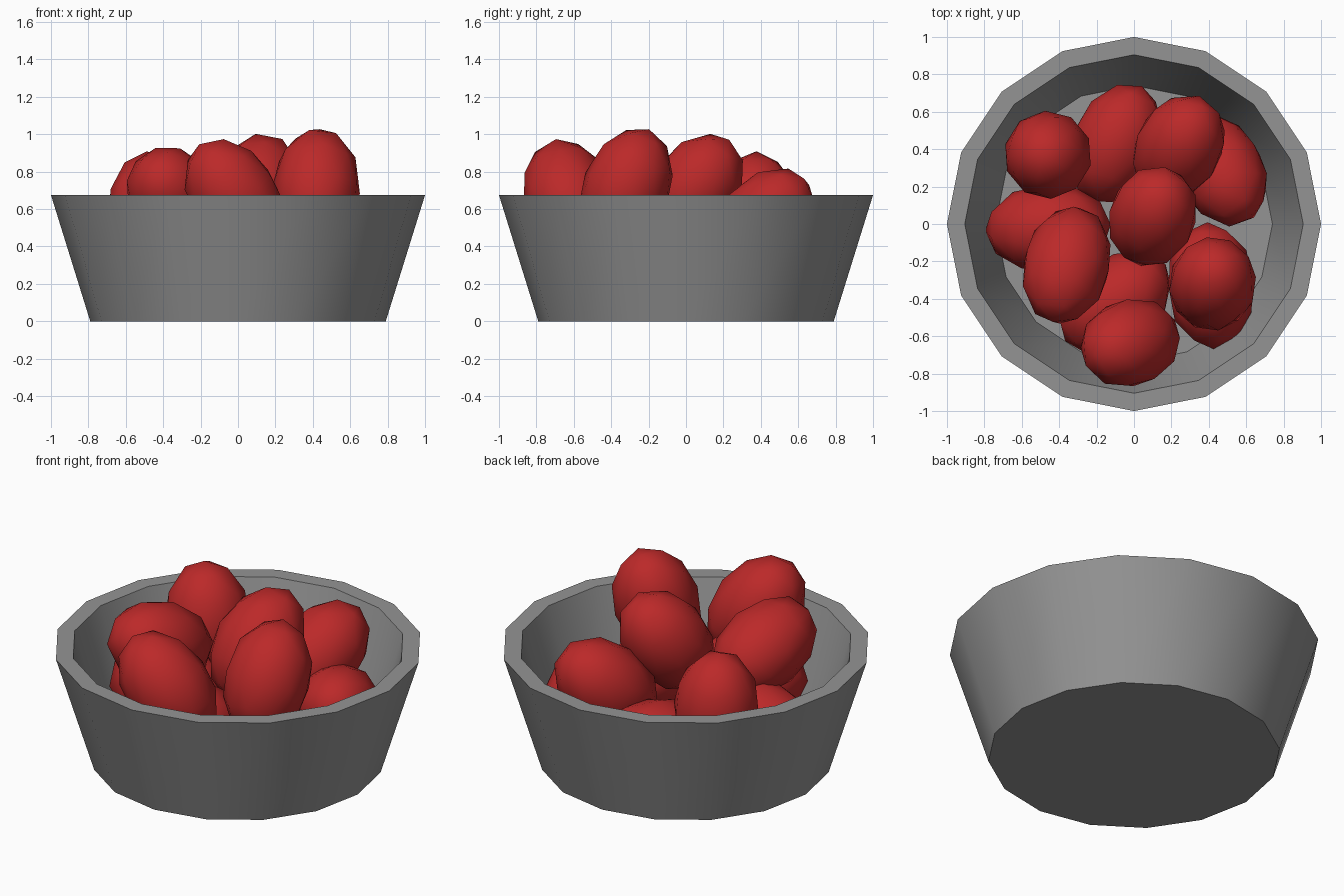
import bpy, bmesh
from math import cos, sin, tau, radians
from mathutils import Vector

if "Cube" in bpy.data.objects:
    bpy.data.objects.remove(bpy.data.objects["Cube"])

def material(name, color):
    m = bpy.data.materials.new(name)
    m.diffuse_color = color
    m.use_nodes = True
    m.node_tree.nodes["Principled BSDF"].inputs["Base Color"].default_value = m.diffuse_color
    return m

def finish(name, bm, angle, mat):
    bmesh.ops.recalc_face_normals(bm, faces=bm.faces)
    me = bpy.data.meshes.new(name)
    bm.to_mesh(me)
    bm.free()
    ob = bpy.data.objects.new(name, me)
    bpy.context.collection.objects.link(ob)
    me.materials.append(mat)
    bpy.ops.object.select_all(action='DESELECT')
    bpy.context.view_layer.objects.active = ob
    ob.select_set(True)
    bpy.ops.object.shade_smooth_by_angle(angle=radians(angle))
    return ob

# bowl: 16-sided turned profile, closed at floor and underside
dark = material("dark_grey", (0.295, 0.295, 0.295, 1))
bm = bmesh.new()
N = 16
rings = [[bm.verts.new((r * cos(tau * i / N), r * sin(tau * i / N), z)) for i in range(N)]
         for r, z in [(0.79, 0), (1.0, 0.675), (0.905, 0.675), (0.74, 0.1)]]
for a, b in zip(rings, rings[1:]):
    for i in range(N):
        j = (i + 1) % N
        bm.faces.new((a[i], a[j], b[j], b[i]))
bm.faces.new(rings[0])
bm.faces.new(rings[-1])
finish("bowl", bm, 30, dark)

# fruit: low-poly ovals, each given by centre and long axis
red = material("red", (0.5, 0.022, 0.022, 1))
fruits = [
    ((-0.46, 0.37, 0.57), (-0.08, 0.02, 1)),
    ((-0.10, 0.43, 0.30), (0.42, 0.90, 0.10)),
    ((0.24, 0.41, 0.535), (0.36, 0.65, 0.67)),
    ((0.10, 0.04, 0.70), (0.22, 0.55, 0.78)),
    ((0.46, 0.29, 0.33), (0.42, -0.78, 0.45)),
    ((-0.46, -0.02, 0.34), (0.98, 0.05, 0.15)),
    ((-0.36, -0.22, 0.68), (0.22, 0.89, -0.40)),
    ((0.42, -0.32, 0.71), (0.05, 0.36, 0.93)),
    ((0.41, -0.33, 0.33), (-0.05, 1, 0.0)),
    ((-0.02, -0.635, 0.67), (-0.55, -0.19, 0.81)),
    ((-0.10, -0.42, 0.36), (0.78, 0.60, 0.10)),
]
for n, (centre, axis) in enumerate(fruits, 1):
    bm = bmesh.new()
    bmesh.ops.create_icosphere(bm, subdivisions=2, radius=1)
    q = Vector(axis).to_track_quat('Z', 'Y')
    for v in bm.verts:
        v.co = q @ Vector((v.co.x * 0.236, v.co.y * 0.236, v.co.z * 0.34)) + Vector(centre)
    finish(f"fruit_{n}", bm, 60, red)
